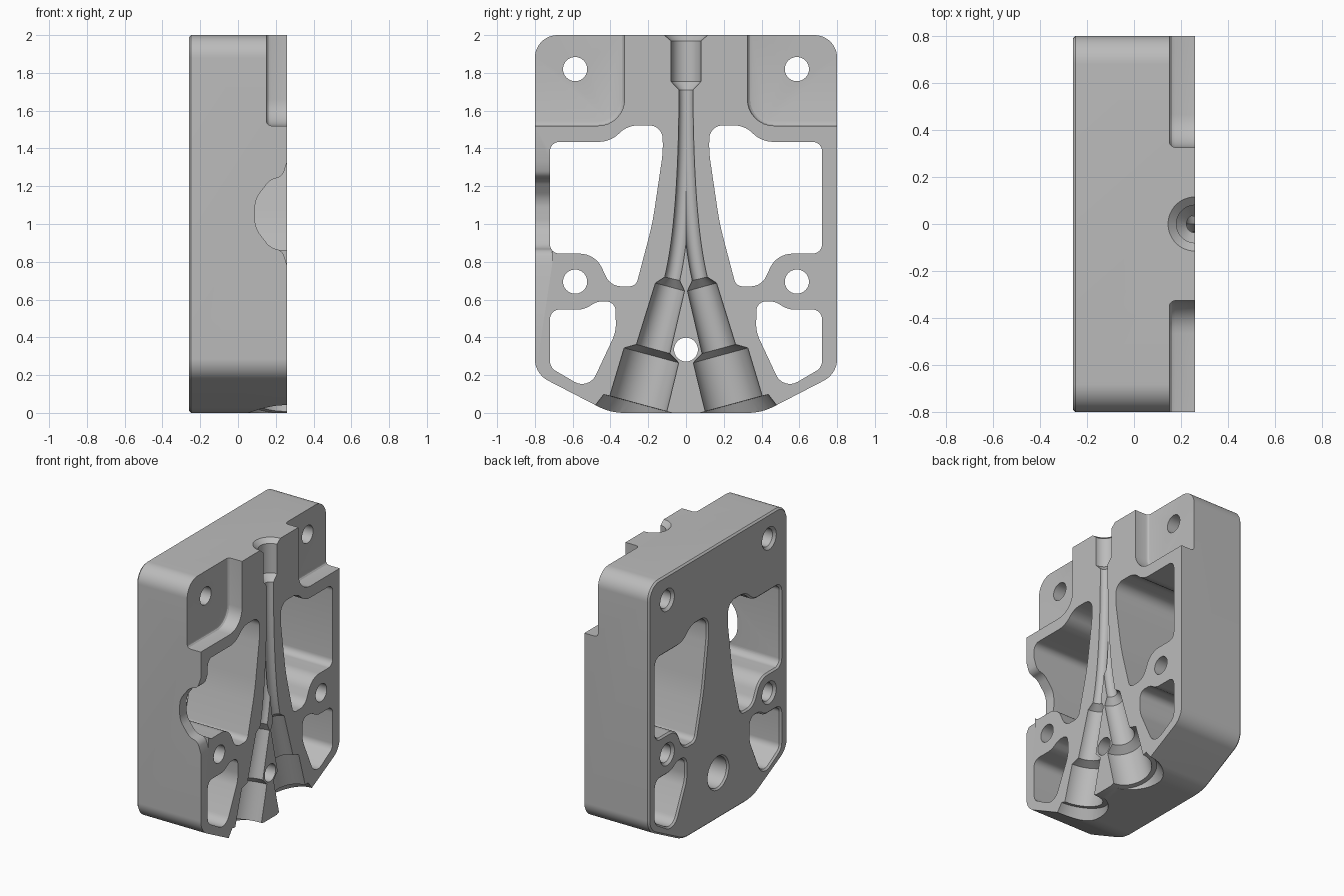
import bpy, bmesh, math
from mathutils import Vector

cube = bpy.data.objects.get("Cube")
if cube:
    bpy.data.objects.remove(cube, do_unlink=True)

FACE, BACK, CHAMFER = 0.26, -0.26, 0.012

grey = bpy.data.materials.new("plain grey")
grey.use_nodes = True
grey.diffuse_color = (0.5, 0.5, 0.5, 1)
grey.node_tree.nodes["Principled BSDF"].inputs["Base Color"].default_value = (0.5, 0.5, 0.5, 1)


def loft(name, rings):
    """Closed solid through a list of equal-length rings."""
    bm = bmesh.new()
    loops = [[bm.verts.new(p) for p in ring] for ring in rings]
    n = len(loops[0])
    for a, b in zip(loops, loops[1:]):
        for i in range(n):
            j = (i + 1) % n
            bm.faces.new((a[i], a[j], b[j], b[i]))
    bm.faces.new(loops[0])
    bm.faces.new(loops[-1])
    bmesh.ops.recalc_face_normals(bm, faces=bm.faces)
    mesh = bpy.data.meshes.new(name)
    bm.to_mesh(mesh)
    bm.free()
    mesh.materials.append(grey)
    obj = bpy.data.objects.new(name, mesh)
    bpy.context.collection.objects.link(obj)
    return obj


def rounded(corners, steps=8):
    """Polygon from (y, z, radius) corners with arcs at the corners."""
    out = []
    for i, (y, z, r) in enumerate(corners):
        p = Vector((y, z))
        a = Vector(corners[i - 1][:2]) - p
        b = Vector(corners[(i + 1) % len(corners)][:2]) - p
        if r == 0:
            out.append(p)
            continue
        half = a.angle(b) / 2
        t = min(r / math.tan(half), a.length * 0.49, b.length * 0.49)
        r = t * math.tan(half)
        a.normalize()
        b.normalize()
        centre = p + (a + b).normalized() * (r / math.sin(half))
        start, end = p + a * t - centre, p + b * t - centre
        turn = start.angle_signed(end)
        for k in range(steps + 1):
            ang = math.atan2(start.y, start.x) - turn * k / steps
            out.append(centre + r * Vector((math.cos(ang), math.sin(ang))))
    return out


def circle(y, z, r, n=40):
    return [Vector((y + r * math.cos(2 * math.pi * i / n), z + r * math.sin(2 * math.pi * i / n)))
            for i in range(n)]


def offset(pts, d):
    """Grow (d > 0) or shrink an outline along its normals."""
    n = len(pts)
    area = sum(pts[i - 1].x * pts[i].y - pts[i].x * pts[i - 1].y for i in range(n))
    s = 1 if area > 0 else -1
    out = []
    for i, p in enumerate(pts):
        u = (p - pts[i - 1]).normalized()
        v = (pts[(i + 1) % n] - p).normalized()
        nu, nv = Vector((u.y, -u.x)), Vector((v.y, -v.x))
        m = (nu + nv).normalized()
        out.append(p + m * (s * d / max(m.dot(nu), 0.5)))
    return out


def prism(name, pts, levels):
    """Outline in y, z carried along x; levels are (x, offset)."""
    return loft(name, [[(x, p.x, p.y) for p in offset(pts, d)] for x, d in levels])


def sweep(name, stations, n=40):
    """Round channel along the front face; stations are (centre, direction, radius)."""
    rings = []
    for c, d, r in stations:
        side = Vector((-d.y, d.x))
        ring = []
        for i in range(n):
            a = 2 * math.pi * (i + 0.5) / n
            q = c + side * (r * math.cos(a))
            ring.append((FACE + r * math.sin(a), q.x, q.y))
        rings.append(ring)
    return loft(name, rings)


def mirrored(corners, s):
    return [(y * s, z, r) for y, z, r in corners]


def cut(cutter):
    cutter.hide_render = True
    mod = body.modifiers.new("cut", "BOOLEAN")
    mod.operation, mod.solver, mod.object = "DIFFERENCE", "EXACT", cutter
    bpy.context.view_layer.objects.active = body
    bpy.ops.object.modifier_apply(modifier=mod.name)
    bpy.data.objects.remove(cutter, do_unlink=True)


# Block with rounded top corners, slanted lower corners and a chamfered back edge
half = [(0.8, 2, 0.12), (0.8, 0.207, 0.13), (0.4, 0, 0.3)]
outline = rounded(half + mirrored(half, -1)[::-1], 12)
body = prism("mould_block", outline, [(BACK, -CHAMFER), (BACK + CHAMFER, 0), (FACE, 0)])

through = [(BACK - 0.02, CHAMFER), (BACK, CHAMFER), (BACK + CHAMFER, 0), (FACE + 0.1, 0)]
upper_window = [(0.72, 1.435, 0.05), (0.4, 1.435, 0.16), (0.31, 1.522, 0.14), (0.125, 1.522, 0.1),
                (0.122, 1.38, 0.6), (0.178, 1.0, 1.5), (0.265, 0.67, 0.045), (0.4, 0.67, 0.09),
                (0.48, 0.843, 0.13), (0.72, 0.843, 0.05)]
lower_window = [(0.72, 0.547, 0.05), (0.54, 0.547, 0.12), (0.47, 0.59, 0.1), (0.375, 0.59, 0.07),
                (0.37, 0.43, 0.2), (0.515, 0.12, 0.08), (0.72, 0.24, 0.06)]
pocket = [(0.9, 1.52, 0), (0.325, 1.52, 0.14), (0.325, 2.1, 0), (0.9, 2.1, 0)]
floor = [(0.15, -0.025), (0.153, -0.014), (0.161, -0.005), (0.175, 0), (FACE + 0.1, 0)]

# Windows, corner pockets and bolt holes on both sides
for s in (-1, 1):
    cut(prism("upper_window", rounded(mirrored(upper_window, s)), through))
    cut(prism("lower_window", rounded(mirrored(lower_window, s)), through))
    cut(prism("corner_pocket", rounded(mirrored(pocket, s)), floor))
    for z in (1.82, 0.695):
        cut(prism("bolt_hole", circle(s * 0.587, z, 0.064),
                  [(BACK - 0.02, 0.018), (BACK, 0.018), (BACK + 0.018, 0), (FACE + 0.1, 0)]))

# Central hole, wider from the back
cut(prism("centre_hole", circle(0, 0.335, 0.063),
          [(BACK - 0.02, 0.06), (BACK, 0.06), (BACK + CHAMFER, 0.048), (0, 0.048), (0.001, 0), (0.5, 0)]))

# Scooped notch in the wall on one side
rim = [(0.4, 1.33, 0), (FACE, 1.33, 0), (0.235, 1.25, 0.06), (0.17, 1.235, 0.1), (0.09, 1.13, 0.13)]
scoop = rounded(rim + [(x, 2.11 - z, r) for x, z, r in rim[::-1]])
cut(loft("side_notch", [[(p.x, y, p.y) for p in scoop] for y in (-0.9, -0.71)]))

# Inlet channel at the top
down = Vector((0, -1))
cut(sweep("inlet", [(Vector((0, z)), down, r) for z, r in
                    ((2.02, 0.139), (1.97, 0.08), (1.755, 0.08), (1.71, 0.037), (1.69, 0.037))]))

# Two curved runners, each ending in a stepped bore
for s in (-1, 1):
    start, bend, end = Vector((0, 1.72)), Vector((0, 1.02)), Vector((s * 0.073, 0.71))
    stations = []
    for k in range(17):
        t = k / 16
        c = start * (1 - t) ** 2 + bend * (2 * t * (1 - t)) + end * t ** 2
        d = ((bend - start) * (1 - t) + (end - bend) * t).normalized()
        stations.append((c, d, 0.037 + 0.004 * t))
    axis = Vector((s * 0.262, -0.965)).normalized()
    for t, r in ((0.045, 0.08), (0.385, 0.092), (0.42, 0.15), (0.685, 0.157), (0.686, 0.19), (0.95, 0.3)):
        stations.append((end + axis * t, axis, r))
    cut(sweep("runner", stations))

# Smooth curved walls, crisp edges
bpy.ops.object.select_all(action="DESELECT")
body.select_set(True)
bpy.context.view_layer.objects.active = body
bpy.ops.object.shade_smooth_by_angle(angle=math.radians(25))
